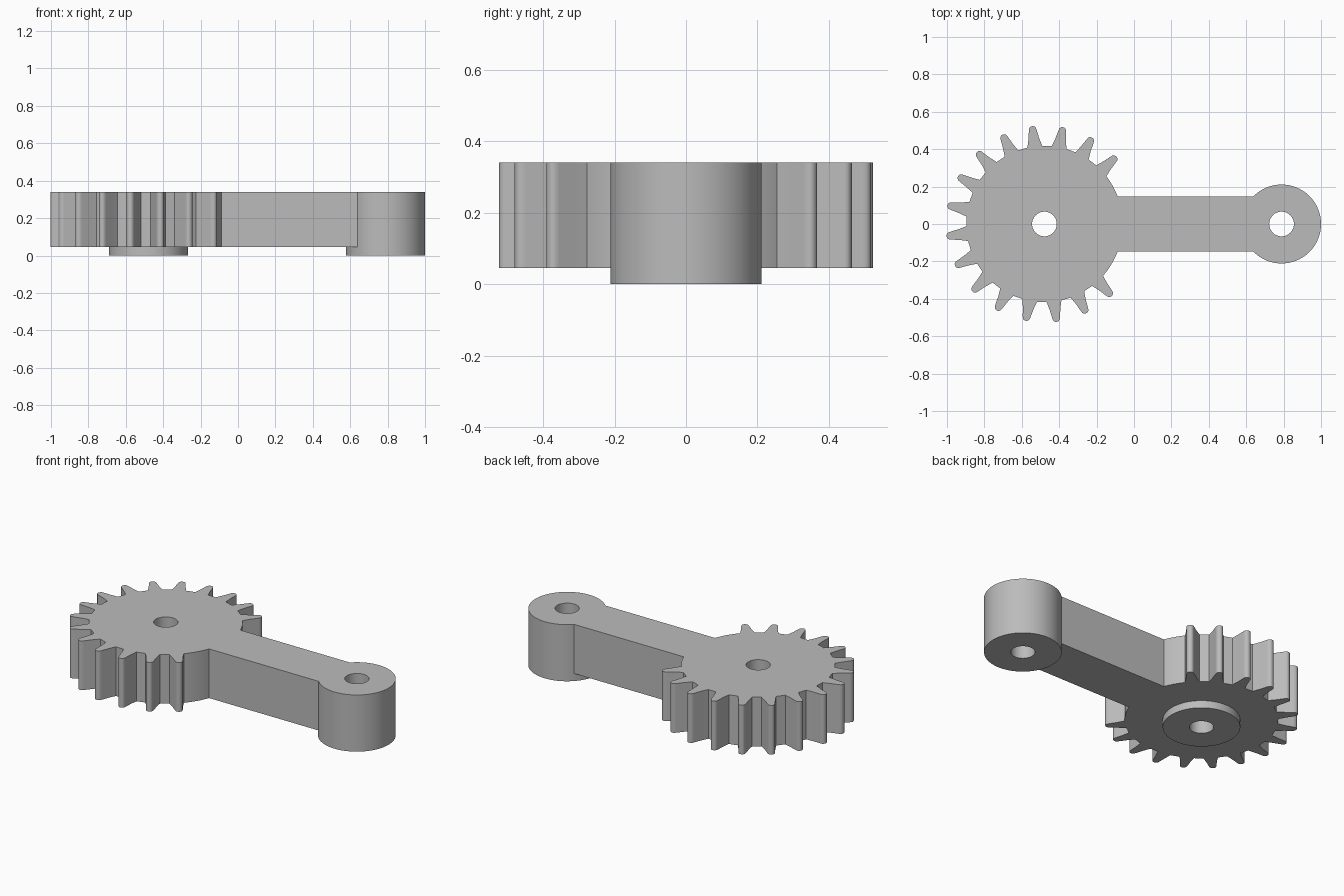
import bpy, bmesh
from math import cos, sin, radians, pi, asin, atan2

if "Cube" in bpy.data.objects:
    bpy.data.objects.remove(bpy.data.objects["Cube"], do_unlink=True)

TOP, BASE = 0.34, 0.045
HUB_X, EYE_X = -0.479, 0.789
BOSS_R, HOLE_R = 0.211, 0.066
ROOT_R, ARM_HALF = 0.418, 0.148
PITCH, FIRST, TEETH = 18, 43.1, 16

grey = bpy.data.materials.new("plain grey")
grey.use_nodes = True
colour = (0.5, 0.5, 0.5, 1)
grey.diffuse_color = colour
grey.node_tree.nodes["Principled BSDF"].inputs["Base Color"].default_value = colour


def prism(name, outline, z0, z1):
    """Extrude a closed outline from z0 to z1."""
    bm = bmesh.new()
    face = bm.faces.new([bm.verts.new((x, y, z0)) for x, y in outline])
    new = bmesh.ops.extrude_face_region(bm, geom=[face])["geom"]
    bmesh.ops.translate(bm, vec=(0, 0, z1 - z0),
                        verts=[v for v in new if isinstance(v, bmesh.types.BMVert)])
    bmesh.ops.recalc_face_normals(bm, faces=bm.faces)
    mesh = bpy.data.meshes.new(name)
    bm.to_mesh(mesh)
    bm.free()
    mesh.materials.append(grey)
    obj = bpy.data.objects.new(name, mesh)
    bpy.context.collection.objects.link(obj)
    return obj


def disc(x, r, n=96):
    return [(x + r * cos(2 * pi * i / n), r * sin(2 * pi * i / n)) for i in range(n)]


def combine(target, tool, operation):
    mod = target.modifiers.new(operation, "BOOLEAN")
    mod.operation, mod.solver, mod.object = operation, "EXACT", tool
    bpy.context.view_layer.objects.active = target
    bpy.ops.object.modifier_apply(modifier=mod.name)
    bpy.data.objects.remove(tool, do_unlink=True)


# Sector gear outline: tooth flank as (radius, half width), with a rounded tip
flank = [(ROOT_R, 0.04), (0.46, 0.029), (0.505, 0.021),
         (0.517, 0.018), (0.524, 0.012), (0.527, 0.005)]
tooth = [(r, -w) for r, w in flank] + [(r, w) for r, w in reversed(flank)]
polar = []
for k in range(TEETH):
    centre = radians(FIRST + PITCH * k)
    polar += [(r, centre + atan2(w, r)) for r, w in tooth]

# Plain rim where the arm meets the gear
arm_angle = asin(ARM_HALF / ROOT_R)
start, end = polar[-1][1] - 2 * pi, polar[0][1]
for a, b in ((start, -arm_angle), (arm_angle, end)):
    steps = 10
    rim = [(ROOT_R, a + (b - a) * i / steps) for i in range(steps + 1)]
    polar += rim[1:] if a == start else rim[:-1]
    if a == start:
        corner = len(polar)
outline = [(HUB_X + r * cos(t), r * sin(t)) for r, t in polar]

# Arm runs into the end eye
outline[corner:corner] = [(EYE_X - 0.05, -ARM_HALF), (EYE_X - 0.05, ARM_HALF)]
lever = prism("gear_lever", outline, BASE, TOP)

# End eye, underside hub and the two through holes
combine(lever, prism("end_eye", disc(EYE_X, BOSS_R), 0, TOP), "UNION")
combine(lever, prism("hub", disc(HUB_X, BOSS_R), 0, TOP / 2), "UNION")
for x in (HUB_X, EYE_X):
    combine(lever, prism("hole_cutter", disc(x, HOLE_R, 48), -0.1, TOP + 0.1), "DIFFERENCE")

# Smooth round walls, crisp edges
bpy.ops.object.select_all(action="DESELECT")
lever.select_set(True)
bpy.context.view_layer.objects.active = lever
bpy.ops.object.shade_smooth_by_angle(angle=radians(30))
